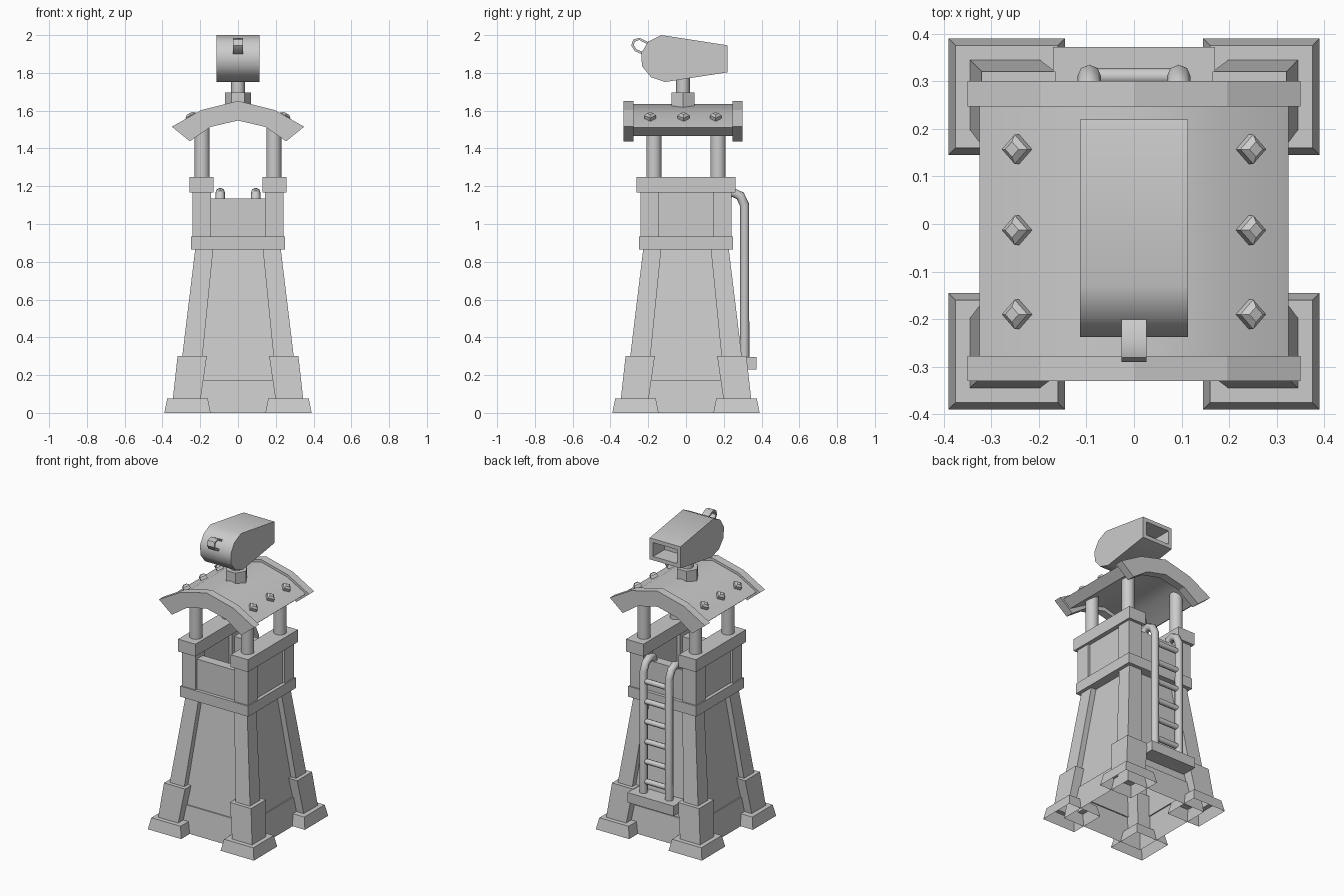
import bpy, bmesh, math
from mathutils import Vector, Matrix

if "Cube" in bpy.data.objects:
    bpy.data.objects.remove(bpy.data.objects["Cube"])

CORNERS = [(sx, sy) for sx in (-1, 1) for sy in (-1, 1)]


def finish(name, bm, smooth=None):
    bmesh.ops.recalc_face_normals(bm, faces=bm.faces)
    me = bpy.data.meshes.new(name)
    bm.to_mesh(me)
    bm.free()
    ob = bpy.data.objects.new(name, me)
    bpy.context.collection.objects.link(ob)
    if smooth:
        bpy.ops.object.select_all(action='DESELECT')
        ob.select_set(True)
        bpy.context.view_layer.objects.active = ob
        bpy.ops.object.shade_smooth_by_angle(angle=math.radians(smooth))
    return ob


def box(name, x0, x1, y0, y1, z0, z1):
    bm = bmesh.new()
    c = Vector(((x0 + x1) / 2, (y0 + y1) / 2, (z0 + z1) / 2))
    s = (abs(x1 - x0), abs(y1 - y0), z1 - z0, 1)
    bmesh.ops.create_cube(bm, size=1, matrix=Matrix.Translation(c) @ Matrix.Diagonal(s))
    return finish(name, bm)


def loft(name, rings):
    """Stack of square rings (z, x0, x1, y0, y1), open below, capped above."""
    bm = bmesh.new()
    prev = None
    for z, x0, x1, y0, y1 in rings:
        ring = [bm.verts.new((x, y, z)) for x, y in ((x0, y0), (x1, y0), (x1, y1), (x0, y1))]
        if prev:
            for i in range(4):
                j = (i + 1) % 4
                bm.faces.new((prev[i], prev[j], ring[j], ring[i]))
        prev = ring
    bm.faces.new(prev)
    return finish(name, bm)


def prism(name, pts, a, b, axis, smooth=None, slot=None):
    """Extrude a 2D profile along x (points are y,z) or y (points are x,z)."""
    bm = bmesh.new()
    put = (lambda p, t: (t, p[0], p[1])) if axis == 'x' else (lambda p, t: (p[0], t, p[1]))
    lo = [bm.verts.new(put(p, a)) for p in pts]
    hi = [bm.verts.new(put(p, b)) for p in pts]
    bm.faces.new(lo)
    bm.faces.new(hi[::-1])
    for i in range(len(pts)):
        j = (i + 1) % len(pts)
        bm.faces.new((lo[j], lo[i], hi[i], hi[j]))
    bmesh.ops.recalc_face_normals(bm, faces=bm.faces)
    if slot:
        face = max(bm.faces, key=lambda f: f.calc_center_median().y)
        bmesh.ops.inset_region(bm, faces=[face], thickness=slot[0])
        new = bmesh.ops.extrude_discrete_faces(bm, faces=[face])['faces']
        bmesh.ops.translate(bm, vec=(0, -slot[1], 0), verts=new[0].verts)
    return finish(name, bm, smooth)


def cyl(name, r, depth, centre, sides=16, rot=None, r2=None, smooth=40):
    bm = bmesh.new()
    m = Matrix.Translation(centre) @ (rot or Matrix())
    bmesh.ops.create_cone(bm, cap_ends=True, segments=sides, radius1=r,
                          radius2=r if r2 is None else r2, depth=depth, matrix=m)
    return finish(name, bm, smooth)


# Stepped corner legs, deck posts and roof poles
LEG = [(0, .145, .39), (.075, .16, .375), (.075, .198, .345),
       (.3, .165, .32), (.3, .188, .295), (.88, .13, .225)]
for sx, sy in CORNERS:
    loft("corner_leg", [(z, sx * i, sx * o, sy * i, sy * o) for z, i, o in LEG])
    box("deck_post", sx * .143, sx * .242, sy * .143, sy * .242, .92, 1.18)
    cyl("roof_pole", .04, .32, (sx * .19, sy * .17, 1.39))

# Tapered body with plinth, and belt
loft("tower_body", [(z, -h, h, -h, h) for z, h in
                    ((0, .30), (.175, .28), (.175, .272), (.88, .188))])
box("belt", -.25, .25, -.25, .25, .865, .935)

# Deck walls and side rails
for s in (-1, 1):
    box("end_wall", -.145, .145, s * .165, s * .228, .93, 1.135)
    box("side_wall", s * .165, s * .228, -.145, .145, .93, 1.17)
    box("side_rail", s * .13, s * .257, -.262, .262, 1.168, 1.25)

# Arched roof with end rims
roof = [(-.325, 1.512), (-.188, 1.588), (0, 1.635), (.188, 1.588), (.325, 1.512),
        (.27, 1.466), (.15, 1.535), (0, 1.575), (-.15, 1.535), (-.27, 1.466)]
rim = [(-.35, 1.515), (-.195, 1.603), (0, 1.652), (.195, 1.603), (.35, 1.515),
       (.255, 1.438), (.145, 1.514), (0, 1.548), (-.145, 1.514), (-.255, 1.438)]
prism("roof", roof, -.29, .26, 'y', 35)
prism("roof_rim_front", rim, -.33, -.277, 'y')
prism("roof_rim_back", rim, .247, .3, 'y')

# Roof studs
for s in (-1, 1):
    for y in (-.19, -.013, .157):
        rot = Matrix.Rotation(s * math.radians(29), 4, 'Y')
        c = Vector((s * .241, y, 1.558))
        up = rot @ Vector((0, 0, 1))
        cyl("roof_stud", .031, .024, c + up * .008, 4, rot, smooth=None)
        cyl("roof_stud_cap", .031, .012, c + up * .026, 4, rot, .016, None)

# Siren on its pedestal
cyl("siren_pedestal", .07, .08, (0, -.016, 1.655), 6, Matrix.Rotation(math.pi / 2, 4, 'Z'), smooth=None)
cyl("siren_shaft", .036, .14, (0, -.016, 1.75), 12)
siren = [(-.13, 2.0), (-.20, 1.965), (-.237, 1.905), (-.233, 1.835), (-.185, 1.777),
         (-.11, 1.752), (.22, 1.803), (.22, 1.946)]
prism("siren", siren, -.113, .113, 'x', 50, slot=(.036, .12))

# Strap loop on the siren front
outer = [(-.195, 1.96), (-.245, 1.986), (-.28, 1.976), (-.29, 1.945), (-.27, 1.915), (-.225, 1.895)]
inner = [(-.225, 1.91), (-.262, 1.925), (-.277, 1.947), (-.27, 1.966), (-.247, 1.974), (-.2, 1.95)]
prism("siren_loop", outer + inner, -.026, .026, 'x', 50)

# Ladder: bent side rails, rungs and foot block
for s in (-1, 1):
    cu = bpy.data.curves.new("ladder_rail", 'CURVE')
    cu.dimensions = '3D'
    cu.bevel_depth = .025
    cu.bevel_resolution = 2
    cu.use_fill_caps = True
    path = [(.31, .27), (.31, 1.1), (.288, 1.148), (.25, 1.167), (.215, 1.158), (.2, 1.11)]
    sp = cu.splines.new('POLY')
    sp.points.add(len(path) - 1)
    for p, (y, z) in zip(sp.points, path):
        p.co = (s * .094, y, z, 1)
    ob = bpy.data.objects.new("ladder_rail", cu)
    bpy.context.collection.objects.link(ob)
    bpy.ops.object.select_all(action='DESELECT')
    ob.select_set(True)
    bpy.context.view_layer.objects.active = ob
    bpy.ops.object.convert(target='MESH')
    bpy.ops.object.shade_smooth_by_angle(angle=math.radians(50))
for k in range(6):
    cyl("ladder_rung", .018, .19, (0, .31, .372 + .133 * k), 8, Matrix.Rotation(math.pi / 2, 4, 'Y'), smooth=50)
box("ladder_foot", -.17, .17, .24, .372, .23, .296)
